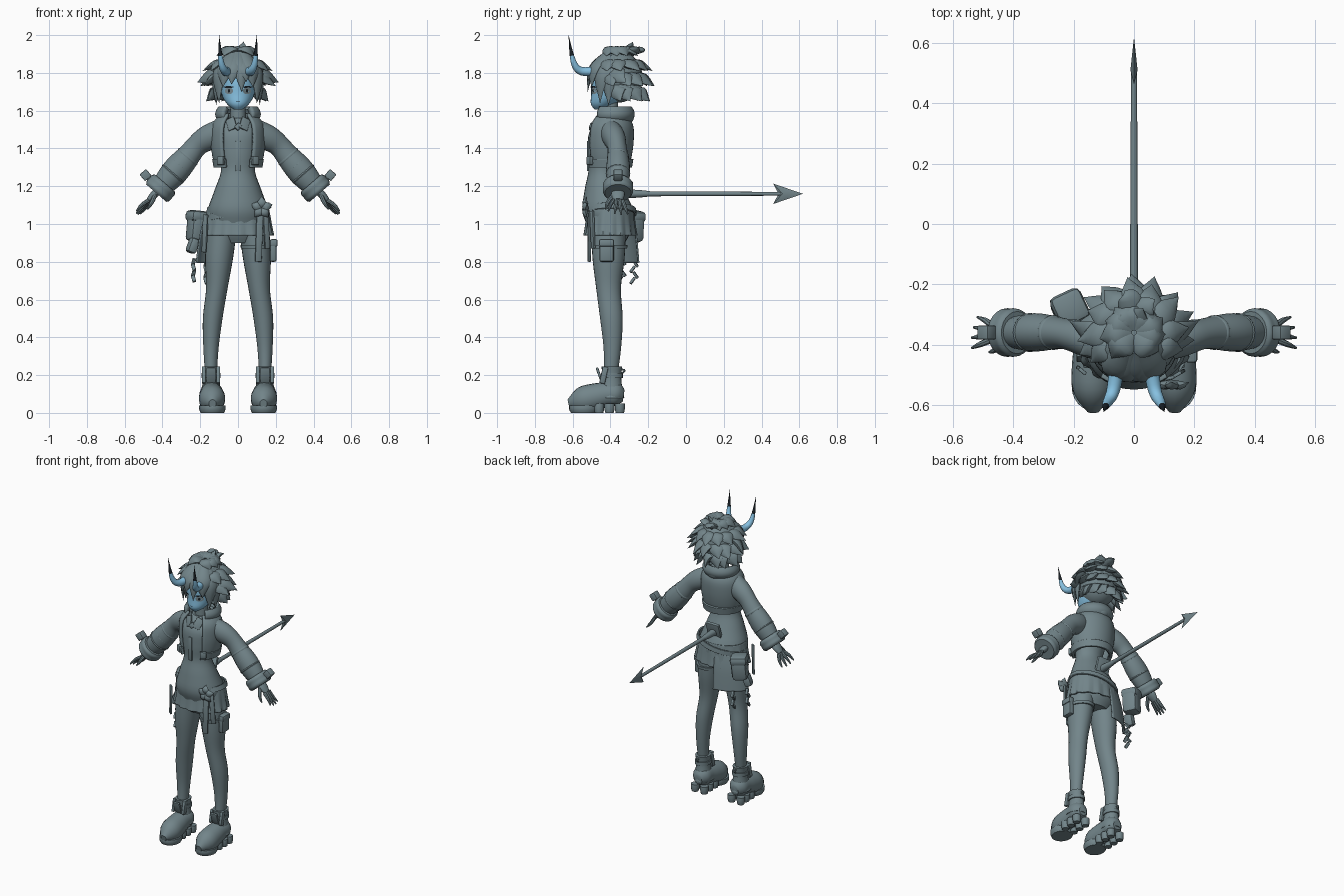
import bpy, bmesh, random
from math import sin, cos, pi, radians
from mathutils import Vector, Matrix, Euler

random.seed(4)
if "Cube" in bpy.data.objects:
    bpy.data.objects.remove(bpy.data.objects["Cube"])

RIGHTWARD, BACKWARD, UPWARD = Matrix.Identity(3)


def material(name, *rgb):
    mat = bpy.data.materials.new(name)
    mat.use_nodes = True
    mat.diffuse_color = (*rgb, 1)
    shader = mat.node_tree.nodes["Principled BSDF"]
    shader.inputs["Base Color"].default_value = (*rgb, 1)
    return mat


SLATE = material("slate", .17, .235, .255)
BLUE = material("pale blue skin", .24, .53, .75)
DARK = material("near black", .01, .015, .02)
IRIS = material("grey iris", .2, .27, .3)


def at(x, z, y=-.4):
    """Point in the model, by default on the body's middle depth."""
    return Vector((x, y, z))


def sample(values, t):
    """Smooth curve through evenly spaced numbers or vectors."""
    last = len(values) - 1
    i = min(int(t * last), last - 1)
    f = t * last - i
    a, b, c, d = (values[max(0, min(last, i + k))] for k in (-1, 0, 1, 2))
    return b + ((c - a) + ((a * 2 - b * 5 + c * 4 - d) + ((b - c) * 3 + d - a) * f) * f) * (f / 2)


def finish(bm, name, mats, mirror=False, thick=0):
    """Turn a bmesh into a smooth object with sharp creases kept."""
    bmesh.ops.recalc_face_normals(bm, faces=bm.faces)
    for face in bm.faces:
        face.smooth = True
    for edge in bm.edges:
        edge.smooth = edge.calc_face_angle(0) < radians(40)
    mesh = bpy.data.meshes.new(name)
    bm.to_mesh(mesh)
    bm.free()
    for mat in mats:
        mesh.materials.append(mat)
    obj = bpy.data.objects.new(name, mesh)
    bpy.context.collection.objects.link(obj)
    if thick:
        shell = obj.modifiers.new("thickness", "SOLIDIFY")
        shell.thickness, shell.offset = thick, 0
    if mirror:
        obj.modifiers.new("mirror", "MIRROR")
    return obj


def sweep(name, path, radii, mats=(SLATE,), flat=1, sides=16, steps=16, level=False,
          facing=BACKWARD, arc=None, ripple=0, thick=0, mirror=False):
    """Loft ellipses along a path; level keeps every ellipse horizontal."""
    bm = bmesh.new()
    rings = []
    begin, end = arc or (0, 360)
    for i in range(steps + 1):
        t = i / steps
        centre, radius = sample(path, t), max(sample(radii, t), .001)
        across, out = RIGHTWARD, BACKWARD
        if not level:
            along = sample(path, min(t + .01, 1)) - sample(path, max(t - .01, 0))
            across = along.cross(facing).normalized()
            out = across.cross(along).normalized()
        ring = []
        for k in range(sides + bool(arc)):
            angle = radians(begin + (end - begin) * k / sides)
            pleat = 1 + ripple * t * (1 if k % 4 < 2 else -1)
            point = centre + (across * cos(angle) + out * sin(angle) * flat) * radius * pleat
            point.z = max(point.z, 0)
            ring.append(bm.verts.new(point))
        rings.append(ring)
    for low, high in zip(rings, rings[1:]):
        for k in range(sides):
            n = (k + 1) % len(low)
            bm.faces.new((low[k], low[n], high[n], high[k]))
    if not thick:
        bm.faces.new(rings[0])
        bm.faces.new(rings[-1])
    return finish(bm, name, mats, mirror, thick)


def box(name, centre, size, turn=(0, 0, 0), bevel=.005, mirror=False):
    bm = bmesh.new()
    place = Matrix.LocRotScale(centre, Euler([radians(a) for a in turn]), Vector(size))
    bmesh.ops.create_cube(bm, size=1, matrix=place)
    bmesh.ops.bevel(bm, geom=bm.edges[:], offset=bevel, segments=2, affect='EDGES', profile=.5)
    finish(bm, name, [SLATE], mirror)


def ball(name, centre, size):
    bm = bmesh.new()
    place = Matrix.LocRotScale(centre, None, Vector(size))
    bmesh.ops.create_uvsphere(bm, u_segments=20, v_segments=14, radius=1, matrix=place)
    finish(bm, name, [SLATE])


# Head
head = sweep("head", [at(0, 1.605, -.46), at(0, 1.635, -.44), at(0, 1.69, -.405), at(0, 1.78, -.39),
                      at(0, 1.87, -.385)], [.02, .058, .088, .1, .07], [BLUE], flat=1.1, sides=28, level=True)
bpy.context.view_layer.update()


def face_patch(name, x, z, width, height, mat, lift, mirror=True):
    """Thin oval plate laid on the face."""
    bm = bmesh.new()
    rim = []
    for k in range(16):
        angle = k * pi / 8
        spot = at(x + width * cos(angle), z + height * sin(angle), -1)
        touch = head.ray_cast(spot, BACKWARD)[1]
        rim.append(bm.verts.new(touch - BACKWARD * lift))
    bm.faces.new(rim)
    finish(bm, name, [mat], mirror)


# Eyes and mouth
face_patch("iris", .048, 1.705, .022, .018, IRIS, .004)
face_patch("pupil", .048, 1.705, .006, .01, DARK, .006)
face_patch("upper_lash", .05, 1.725, .028, .005, DARK, .006)
face_patch("mouth", 0, 1.65, .01, .002, DARK, .004, mirror=False)

# Horns: pale root, dark tip
horn = sweep("horn", [at(.055, 1.81, -.47), at(.07, 1.81, -.555), at(.09, 1.86, -.596), at(.1, 2, -.622)],
             [.026, .022, .015, 0], [BLUE, DARK], facing=RIGHTWARD, mirror=True)
for face in horn.data.polygons:
    face.material_index = int(face.center.z > 1.885)

# Hair: skull cap and rows of flared locks
CROWN = at(0, 1.78, -.36)
ball("hair_cap", CROWN, (.124, .13, .138))


def lock(name, root, middle, tip, width=.048):
    sweep(name, [root, middle, tip], [width * .7, width, 0], flat=.45, sides=8, steps=10,
          facing=(middle - CROWN).normalized())


def around(angle, radius, z):
    return at(sin(angle) * radius, z, CROWN.y - cos(angle) * radius)


for row in range(4):
    drop = row / 3
    bulge = sin(pi * drop)
    first = 50 + 35 * drop
    for i in range(9):
        angle = radians(first + (360 - 2 * first) * i / 8) + random.uniform(-.08, .08)
        reach = random.uniform(.92, 1.06)
        lock(f"hair_lock_{row}_{i}",
             around(angle, .01 + .08 * drop + .03 * bulge, 1.91 - .17 * drop),
             around(angle, .065 + .055 * drop + .04 * bulge, 1.92 - .22 * drop),
             around(angle + .1, (.11 + .06 * drop + .06 * bulge) * reach, 1.89 - .24 * drop))
# wide tufts over the ears
for side in (-1, 1):
    lock(f"ear_tuft_{side}", at(side * .1, 1.82, -.38), at(side * .15, 1.785, -.36), at(side * .215, 1.75, -.32))
    lock(f"temple_{side}", at(side * .06, 1.88), at(side * .112, 1.79, -.41), at(side * .115, 1.63, -.41))
    lock(f"side_lock_{side}", at(side * .05, 1.89, -.42), at(side * .1, 1.79, -.45), at(side * .1, 1.64, -.455))
    lock(f"brow_lock_{side}", at(side * .035, 1.9, -.42), at(side * .068, 1.82, -.485), at(side * .08, 1.725, -.5))
for i, (tip_x, tip_z) in enumerate([(-.035, 1.74), (.02, 1.7), (.045, 1.755)]):
    lock(f"fringe_{i}", at(tip_x * .3, 1.905, -.42), at(tip_x * .8, 1.82, -.5), at(tip_x, tip_z, -.52), .04)
# upswept crown
for i, (x, z, y) in enumerate([(.03, 1.965, -.28), (-.045, 1.94, -.3), (.07, 1.935, -.25), (-.03, 1.925, -.22)]):
    lock(f"crown_tuft_{i}", at(0, 1.88, -.36), at(x * .5, 1.92, y - .03), at(x, z, y), .04)

# Neck, shirt, shorts, pleated skirt and slanted belt
sweep("neck", [at(0, 1.53), at(0, 1.66)], [.042, .04], level=True)
sweep("shirt", [at(0, 1), at(0, 1.28, -.44), at(0, 1.56)], [.15, .16, .125, .09, .105, .115, .06],
      flat=.85, sides=28, steps=24, level=True)
sweep("shorts", [at(0, .9), at(0, 1.02)], [.11, .15, .155], flat=.7, sides=24, level=True)
sweep("pleated_skirt", [at(0, 1.09), at(0, .94)], [.158, .17, .183], flat=.74, sides=64,
      level=True, ripple=.03, thick=.008)
sweep("belt", [at(.003, 1.05), at(-.003, 1.08)], [.172, .167], flat=.78, sides=32, thick=.01)

# Shirt collar, tie and button strip
box("collar_point", at(.035, 1.53, -.485), (.05, .01, .07), (-25, 25, 15), mirror=True, bevel=.003)
box("tie_knot", at(0, 1.515, -.5), (.03, .02, .035), (-15, 45, 0))
box("button_strip", at(0, 1.36, -.52), (.025, .01, .16), bevel=.002)

# Cropped open jacket with hem band, buckles and raised collar
sweep("jacket", [at(0, 1.31, -.41), at(0, 1.58)], [.115, .13, .138, .13, .085], flat=.88, sides=36,
      level=True, arc=(-55, 235), thick=.014)
sweep("jacket_hem", [at(0, 1.3, -.41), at(0, 1.345, -.41)], [.12, .128], flat=.96, sides=36,
      level=True, arc=(-58, 238), thick=.018)
sweep("jacket_collar", [at(0, 1.545, -.385), at(0, 1.615, -.385)], [.085, .106, .09], flat=.93, sides=32,
      level=True, arc=(-50, 230), thick=.03)
box("hem_buckle", at(.09, 1.335, -.51), (.04, .02, .045), (0, 0, 30), mirror=True)
ball("hood_roll", at(0, 1.57, -.3), (.045, .025, .035))

# Sleeves with folds, cuffs and cuff studs
ELBOW, WRIST = at(.28, 1.34, -.36), at(.41, 1.19, -.36)
ARM = (WRIST - ELBOW).normalized()
ACROSS = BACKWARD.cross(ARM) * -1
sweep("sleeve", [at(.09, 1.49), at(.2, 1.43, -.37), ELBOW, WRIST], [.066, .068, .058, .062, .072, .055],
      flat=.88, sides=20, steps=24, mirror=True)
for i in range(3):
    fold = ELBOW.lerp(WRIST, .3 * i - .1)
    sweep(f"sleeve_fold_{i}", [fold - ARM * .02, fold + ARM * .02], [.05, .066 + .004 * i, .05],
          flat=.88, sides=20, steps=8, mirror=True)
sweep("cuff", [WRIST - ARM * .035, WRIST + ARM * .035], [.07, .08, .08, .08, .07], sides=24, mirror=True)
for name, size, lift in (("cuff_strap", .03, .08), ("cuff_stud", .046, .105)):
    box(name, WRIST + ACROSS * lift, (size, size, size), (0, 40, 0), mirror=True)

# Hands, with the fingers fanned and slightly drooping
KNUCKLES = WRIST + ARM * .09 + ACROSS * .005
sweep("palm", [WRIST, KNUCKLES], [.016, .021, .014], flat=1.7, mirror=True)
for i in range(4):
    spread = BACKWARD * (i - 1.5)
    length = .1 - .01 * abs(i - 1.5)
    lift = ACROSS * (.012 - .008 * i)
    sweep(f"finger_{i}", [KNUCKLES + spread * .016, KNUCKLES + spread * .026 + ARM * length * .5 + lift,
                          KNUCKLES + spread * .034 + ARM * length + lift],
          [.011, .01, .004], sides=8, steps=6, mirror=True)
thumb_root = WRIST + ARM * .04 - BACKWARD * .02
sweep("thumb", [thumb_root, thumb_root + ARM * .05 - BACKWARD * .035 - ACROSS * .015,
                thumb_root + ARM * .09 - BACKWARD * .045 - ACROSS * .02],
      [.012, .011, .004], sides=8, steps=6, mirror=True)

# Legs
sweep("leg", [at(.085, .98, -.41), at(.1, .82, -.41), at(.112, .66, -.41), at(.134, .5, -.395),
              at(.143, .34, -.39), at(.143, .18)],
      [.08, .074, .057, .052, .04, .03], flat=1.15, sides=24, steps=25, level=True, mirror=True)

# Boots: foot, shaft, sole, lugs, straps and pull loop
sweep("boot", [at(.14, .09, -.33), at(.14, .1), at(.138, .08, -.5), at(.135, .05, -.622)],
      [.03, .06, .062, .068, .066, .02], flat=1.05, sides=20, facing=UPWARD, mirror=True)
sweep("boot_shaft", [at(.141, .08, -.4), at(.142, .16, -.393), at(.143, .245, -.393)], [.064, .05, .043, .048],
      flat=1.15, sides=20, level=True, mirror=True)
sweep("toe_sole", [at(.136, 0, -.54), at(.136, .04, -.54)], [.062, .07, .07], flat=1.12,
      sides=24, steps=6, level=True, mirror=True)
for row in range(3):
    for side in (-1, 1):
        foot = at(.14 + side * .035, 0, -.35 - .055 * row)
        sweep(f"sole_lug_{row}_{side}", [foot, foot + UPWARD * .05], [.022, .027, .026],
              sides=12, steps=4, level=True, mirror=True)
sweep("ankle_strap", [at(.143, .185, -.392), at(.143, .21, -.392)], [.05, .05], flat=1.15,
      sides=20, steps=1, level=True, mirror=True)
for side in (-1, 1):
    box(f"boot_clasp_{side}", at(.143 + side * .038, .2, -.435), (.02, .03, .09), (-12, 0, 0), mirror=True)
box("boot_tongue", at(.143, .2, -.458), (.05, .014, .085), (20, 0, 0), mirror=True)
sweep("pull_loop", [at(.143, .2, -.35), at(.143, .225, -.325), at(.143, .23, -.35)], [.005, .005],
      sides=8, facing=RIGHTWARD, mirror=True)

# Straight tail with a flat arrowhead
TAIL_Z = 1.16
sweep("tail", [at(0, TAIL_Z, -.32), at(0, TAIL_Z, .5)], [.014, .01], sides=12, facing=RIGHTWARD)
sweep("tail_sleeve", [at(0, TAIL_Z, -.31), at(0, TAIL_Z, -.19)], [.024, .02, .014], facing=RIGHTWARD)
box("tail_patch", at(0, TAIL_Z, -.31), (.1, .02, .14), (-18, 0, 0))
bm = bmesh.new()
tip, notch = (bm.verts.new(at(0, TAIL_Z, y)) for y in (.62, .49))
ridges = [bm.verts.new(at(x, TAIL_Z, .51)) for x in (-.012, .012)]
for side in (-1, 1):
    edge, barb = (bm.verts.new(at(0, TAIL_Z + side * h, y)) for h, y in ((.027, .54), (.054, .462)))
    for ridge in ridges:
        for a, b in ((tip, edge), (edge, barb), (barb, notch)):
            bm.faces.new((a, b, ridge))
finish(bm, "tail_arrowhead", [SLATE])

# Hip knot with ribbons on the left front
KNOT = at(.125, 1.085, -.525)
for k in range(5):
    angle = k * 2 * pi / 5 + .3
    leaf = at(cos(angle), sin(angle), 0) * .06
    sweep(f"knot_leaf_{k}", [KNOT, KNOT + leaf * .5 - BACKWARD * .01, KNOT + leaf], [.015, .024, 0],
          flat=.6, sides=8, steps=6)
box("ribbon_long", at(.112, .935, -.512), (.035, .012, .27), (0, 2, 12), bevel=.003)
box("ribbon_short", at(.15, .97, -.495), (.03, .012, .2), (0, -4, 30), bevel=.003)

# Thigh pouch and strap on the left
box("thigh_pouch", at(.186, .86, -.42), (.035, .075, .12), bevel=.01)
box("thigh_pouch_flap", at(.19, .9, -.42), (.04, .08, .04), bevel=.01)
sweep("thigh_strap", [at(.097, .87, -.41), at(.097, .89, -.41)], [.082, .084], flat=1.2, sides=24, level=True)

# Bag, cloth panel, zigzag streamers and front tab on the right
box("hip_bag", at(-.215, .985, -.28), (.1, .1, .16), (0, 6, 25), bevel=.025)
box("hip_bag_flap", at(-.213, 1.04, -.278), (.11, .11, .06), (0, 6, 25), bevel=.022)
box("bag_charm", at(-.24, .885, -.33), (.05, .06, .08), (0, 20, 20), bevel=.014)
sweep("cloth_panel", [at(0, .795), at(0, 1.03)], [.225, .21, .18], flat=.67, level=True,
      arc=(98, 168), thick=.008)
for name, top in (("outer_streamer", at(-.235, .8, -.34)), ("inner_streamer", at(-.17, .79, -.275))):
    for k in range(4):
        bend = (-1) ** k
        box(f"{name}_{k}", top + BACKWARD * .008 * bend - UPWARD * .03 * k, (.02, .014, .04),
            (35 * bend, 15 * bend, 0), bevel=.003)
box("front_tab", at(-.175, .95, -.485), (.03, .012, .2), (0, 3, -40), bevel=.003)
